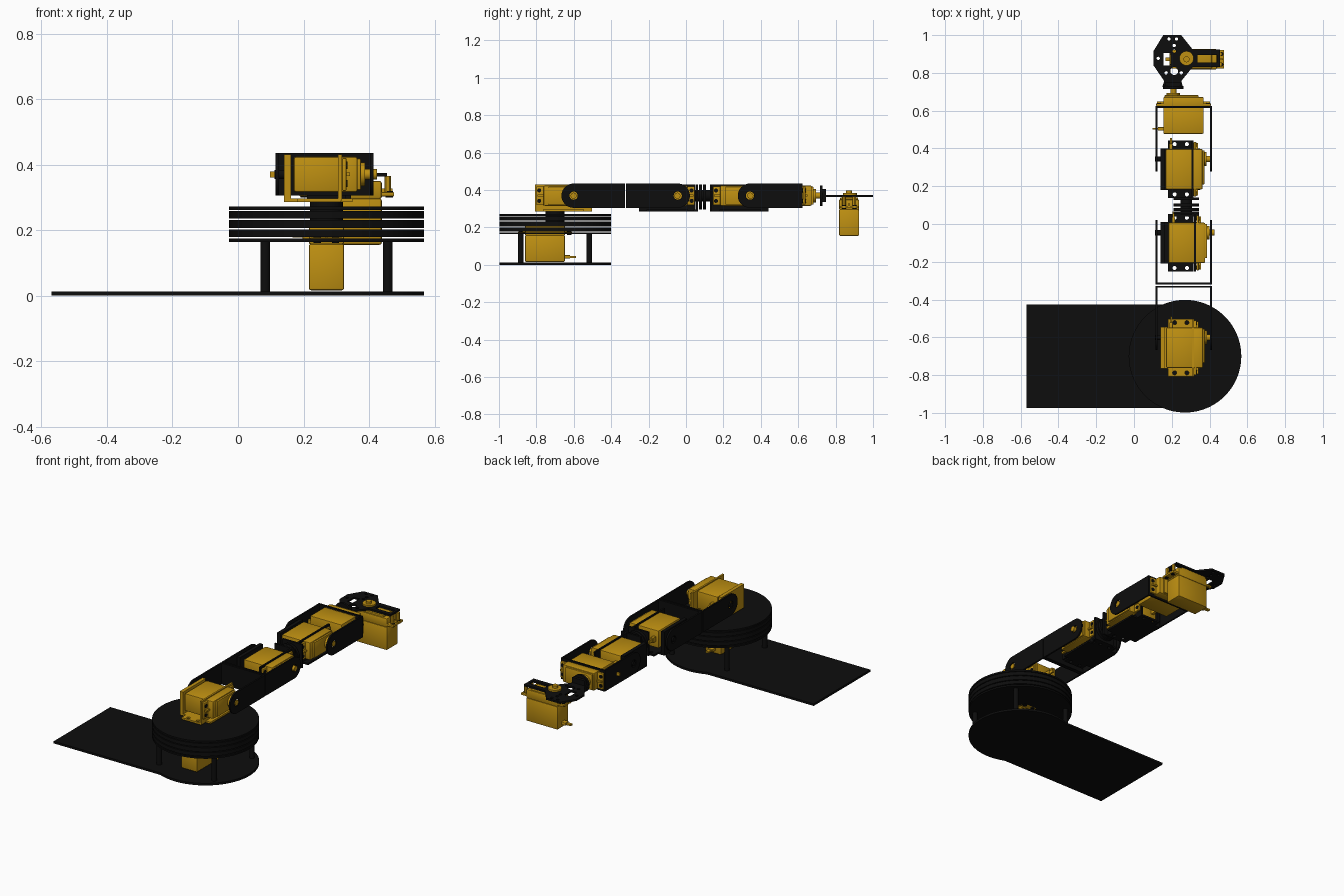
import bpy, bmesh, math
from mathutils import Matrix, Vector

if "Cube" in bpy.data.objects:
    bpy.data.objects.remove(bpy.data.objects["Cube"])


def material(name, rgb):
    m = bpy.data.materials.new(name)
    m.diffuse_color = (*rgb, 1)
    m.use_nodes = True
    m.node_tree.nodes["Principled BSDF"].inputs["Base Color"].default_value = m.diffuse_color
    return m


BLACK = material("matte black", (0.004, 0.004, 0.004))
GOLD = material("golden yellow", (0.52, 0.28, 0.006))


def frame(x, y, z, at=(0, 0, 0)):
    """Matrix sending the local axes to the given world axes."""
    m = Matrix((x, y, z)).transposed().to_4x4()
    m.translation = Vector(at)
    return m


X, Y, Z = Vector((1, 0, 0)), Vector((0, 1, 0)), Vector((0, 0, 1))
FLAT = frame(X, Y, Z)      # profile in x,y, thickness along z
SIDE = frame(Y, Z, X)      # profile in y,z, thickness along x
FACE = frame(Z, X, Y)      # profile in z,x, thickness along y


def add_mesh(name, mesh, mat):
    ob = bpy.data.objects.new(name, mesh)
    bpy.context.collection.objects.link(ob)
    mesh.materials.clear()
    mesh.materials.append(mat)
    return ob


def plate(name, loops, lo, hi, axes, mat):
    """Flat plate from an outline plus hole loops, between lo and hi."""
    cu = bpy.data.curves.new(name, 'CURVE')
    cu.dimensions, cu.fill_mode, cu.extrude = '2D', 'BOTH', (hi - lo) / 2
    for loop in loops:
        s = cu.splines.new('POLY')
        s.points.add(len(loop) - 1)
        for p, (u, v) in zip(s.points, loop):
            p.co = (u, v, 0, 1)
        s.use_cyclic_u = True
    tmp = bpy.data.objects.new(name + "_tmp", cu)
    bpy.context.collection.objects.link(tmp)
    dg = bpy.context.evaluated_depsgraph_get()
    me = bpy.data.meshes.new_from_object(tmp.evaluated_get(dg))
    bpy.data.objects.remove(tmp)
    me.transform(axes @ Matrix.Translation((0, 0, (lo + hi) / 2)))
    return add_mesh(name, me, mat)


def rect(a, b, c, d):
    return [(a, c), (b, c), (b, d), (a, d)]


def circle(u, v, r, n=24, a0=0.0, a1=2 * math.pi):
    full = a1 - a0 > 6.2
    return [(u + r * math.cos(a0 + (a1 - a0) * i / (n if full else n - 1)),
             v + r * math.sin(a0 + (a1 - a0) * i / (n if full else n - 1))) for i in range(n)]


def bm_box(bm, x0, x1, y0, y1, z0, z1, bevel=0.0):
    m = Matrix.Translation(((x0 + x1) / 2, (y0 + y1) / 2, (z0 + z1) / 2)) \
        @ Matrix.Diagonal((x1 - x0, y1 - y0, z1 - z0, 1))
    vs = bmesh.ops.create_cube(bm, size=1, matrix=m)['verts']
    if bevel:
        es = list({e for v in vs for e in v.link_edges})
        bmesh.ops.bevel(bm, geom=es, offset=bevel, segments=2, affect='EDGES', profile=0.5)


def bm_cyl(bm, x, y, r, z0, z1, n=24):
    bmesh.ops.create_cone(bm, cap_ends=True, segments=n, radius1=r, radius2=r, depth=z1 - z0,
                          matrix=Matrix.Translation((x, y, (z0 + z1) / 2)))


def finish(bm, name, axes, mat):
    me = bpy.data.meshes.new(name)
    bm.to_mesh(me)
    bm.free()
    me.transform(axes)
    return add_mesh(name, me, mat)


def cyl(name, u, v, r, lo, hi, axes, mat, n=32):
    bm = bmesh.new()
    bm_cyl(bm, u, v, r, lo, hi, n)
    return finish(bm, name, axes, mat)


def servo(name, axes):
    """Servo motor: origin at bottom centre, shaft along local z, offset to +x."""
    bm = bmesh.new()
    bm_box(bm, -0.107, 0.107, -0.054, 0.054, 0, 0.142, 0.007)
    bm_box(bm, -0.107, 0.107, -0.054, 0.054, 0.140, 0.195, 0.007)
    bm_box(bm, -0.08, 0.1, -0.048, 0.048, 0.19, 0.205, 0.004)
    bm_box(bm, -0.145, 0.145, -0.05, 0.05, 0.148, 0.161, 0.003)      # mounting flange
    for s in (-1, 1):
        bm_box(bm, min(s * .1, s * .14), max(s * .1, s * .14), -0.005, 0.005, 0.158, 0.172)
    bm_cyl(bm, 0.054, 0, 0.036, 0.2, 0.217)                          # shaft boss
    bm_cyl(bm, 0.054, 0, 0.016, 0.21, 0.243)                         # output shaft
    bm_box(bm, 0.1, 0.135, -0.016, 0.016, 0.018, 0.036, 0.003)       # cable outlet
    bm_box(bm, 0.13, 0.165, -0.009, 0.009, 0.022, 0.032)
    finish(bm, name, axes, GOLD)
    bm = bmesh.new()
    for sx in (-1, 1):
        for sy in (-1, 1):
            bm_cyl(bm, sx * 0.13, sy * 0.028, 0.011, 0.144, 0.164, 12)
    finish(bm, name + "_screws", axes, BLACK)


# ---- base: plate with tongue, posts and stacked turntable discs ----
CX, CY, R = 0.27, -0.70, 0.298
half = math.asin(0.275 / R)
outline = circle(CX, CY, R, 72, -math.pi + half, math.pi - half) + [(-0.57, -0.425), (-0.57, -0.975)]
plate("base_plate", [outline], 0.0, 0.013, FLAT, BLACK)
for i, (lo, hi) in enumerate([(.164, .174), (.179, .201), (.206, .231), (.236, .258), (.262, .272)]):
    cyl(f"turntable_disc_{i}", CX, CY, R, lo, hi, FLAT, BLACK, 96)
for i, (sx, sy) in enumerate([(-1, -1), (1, -1), (-1, 1), (1, 1)]):
    cyl(f"base_post_{i}", CX + sx * 0.187, CY + sy * 0.183, 0.015, 0.013, 0.165, FLAT, BLACK, 16)
cyl("turntable_hub", CX, CY, 0.05, 0.17, 0.287, FLAT, BLACK)
servo("base_servo", frame(Y, -X, Z, (CX, -0.754, 0.016)))

# ---- jointed arm ----
AX, AZ = 0.265, 0.37       # arm centre line
for name, yc, x0, mat in (("shoulder", -0.655, 0.17, GOLD), ("elbow", -0.1, 0.182, BLACK),
                          ("wrist", 0.29, 0.168, BLACK)):
    servo(name + "_servo", frame(Y, Z, X, (x0, yc, AZ)))
    # servo bracket: floor with drilled tabs, back wall, slotted front wall
    floor = [(0.14, yc - .11), (0.18, yc - .11), (0.18, yc - .152), (0.315, yc - .152),
             (0.315, yc - .11), (0.35, yc - .11), (0.35, yc + .11), (0.315, yc + .11),
             (0.315, yc + .152), (0.18, yc + .152), (0.18, yc + .11), (0.14, yc + .11)]
    holes = [circle(x, yc + s * 0.133, 0.011, 12) for x in (0.215, 0.28) for s in (-1, 1)]
    plate(name + "_bracket_floor", [floor] + holes, 0.285, 0.296, FLAT, mat)
    plate(name + "_bracket_back", [rect(yc - .11, yc + .11, 0.285, 0.43)], 0.14, 0.162, SIDE, mat)
    plate(name + "_bracket_front",
          [rect(yc - .152, yc + .152, 0.29, 0.43), rect(yc - .106, yc + .106, 0.318, 0.422)],
          x0 + 0.136, x0 + 0.147, SIDE, mat)
    cyl(name + "_pivot_bolt", yc + 0.054, AZ, 0.014, 0.112, 0.15, SIDE, BLACK, 16)


def u_link(name, base, pivot, base_hole=None):
    """U-shaped link: a base wall at y=base and two round-ended arms to the pivot."""
    s = 1 if base > pivot else -1
    r = 0.065
    a = math.pi / 2
    end = circle(pivot, AZ, r, 20, a, 3 * a) if s > 0 else circle(pivot, AZ, r, 20, -a, a)
    tail = [(base, AZ - r), (base, AZ + r)] if s > 0 else [(base, AZ + r), (base, AZ - r)]
    for side, lo in (("left", 0.115), ("right", 0.403)):
        slots = [circle(pivot, AZ, 0.022, 20)]
        plate(f"{name}_{side}_arm", [end + tail] + slots, lo, lo + 0.01, SIDE, BLACK)
    loops = [rect(AZ - r, AZ + r, 0.115, 0.413)] + ([base_hole] if base_hole else [])
    plate(name + "_base", loops, min(base, base - s * .01), max(base, base - s * .01), FACE, BLACK)


u_link("lower_link", -0.327, -0.601)
u_link("upper_link", -0.321, -0.044)
u_link("hand_link", 0.624, 0.342, rect(0.315, 0.425, 0.15, 0.37))

# swivel joint between elbow and wrist brackets
cyl("swivel_disc_rear", AZ - .008, 0.277, 0.067, 0.07, 0.086, FACE, BLACK)
cyl("swivel_disc_front", AZ - .008, 0.277, 0.067, 0.092, 0.108, FACE, BLACK)
cyl("swivel_hub", AZ, 0.277, 0.03, 0.05, 0.14, FACE, BLACK)
plate("elbow_end_wall", [rect(0.285, 0.43, 0.21, 0.345)], 0.053, 0.065, FACE, BLACK)
plate("wrist_end_wall", [rect(0.285, 0.43, 0.21, 0.345)], 0.128, 0.14, FACE, BLACK)
plate("elbow_end_foot", [rect(0.21, 0.345, 0.04, 0.065)], 0.285, 0.296, FLAT, BLACK)

# ---- hand: roll servo, horn disc, gripper plate and gripper servo ----
servo("roll_servo", frame(-X, Z, Y, (0.262, 0.477, AZ)))
cyl("roll_horn", AZ, 0.207, 0.054, 0.716, 0.73, FACE, BLACK)
plate("gripper_mount", [rect(0.335, 0.405, 0.165, 0.25)], 0.73, 0.748, FACE, BLACK)

palm = [(0.155, 1.0), (0.25, 1.0), (0.31, 0.925), (0.455, 0.925), (0.455, 0.83), (0.31, 0.83),
        (0.25, 0.757), (0.26, 0.725), (0.15, 0.725), (0.16, 0.757), (0.103, 0.84), (0.103, 0.915)]
cuts = [rect(0.155, 0.192, 0.84, 0.905), circle(0.213, 0.81, 0.021),
        rect(0.335, 0.44, 0.855, 0.895), circle(0.278, 0.877, 0.03)]
cuts += [circle(u, v, 0.009, 12) for u, v in
         ((0.185, 0.98), (0.225, 0.98), (0.128, 0.877), (0.213, 0.945), (0.17, 0.8), (0.25, 0.8),
          (0.213, 0.915))]
plate("gripper_palm", [palm] + cuts, 0.363, 0.374, FLAT, BLACK)
servo("gripper_servo", frame(-X, -Y, Z, (0.332, 0.872, 0.155)))
cyl("gripper_horn", 0.278, 0.877, 0.038, 0.374, 0.384, FLAT, GOLD)
for i, y in enumerate((0.845, 0.9)):
    cyl(f"gripper_standoff_{i}", 0.457, y, 0.01, 0.31, 0.365, FLAT, GOLD, 12)

# smooth the round sides, keep edges sharp
for ob in bpy.context.scene.objects:
    ob.select_set(True)
    bpy.context.view_layer.objects.active = ob
bpy.ops.object.shade_smooth_by_angle(angle=math.radians(30))
